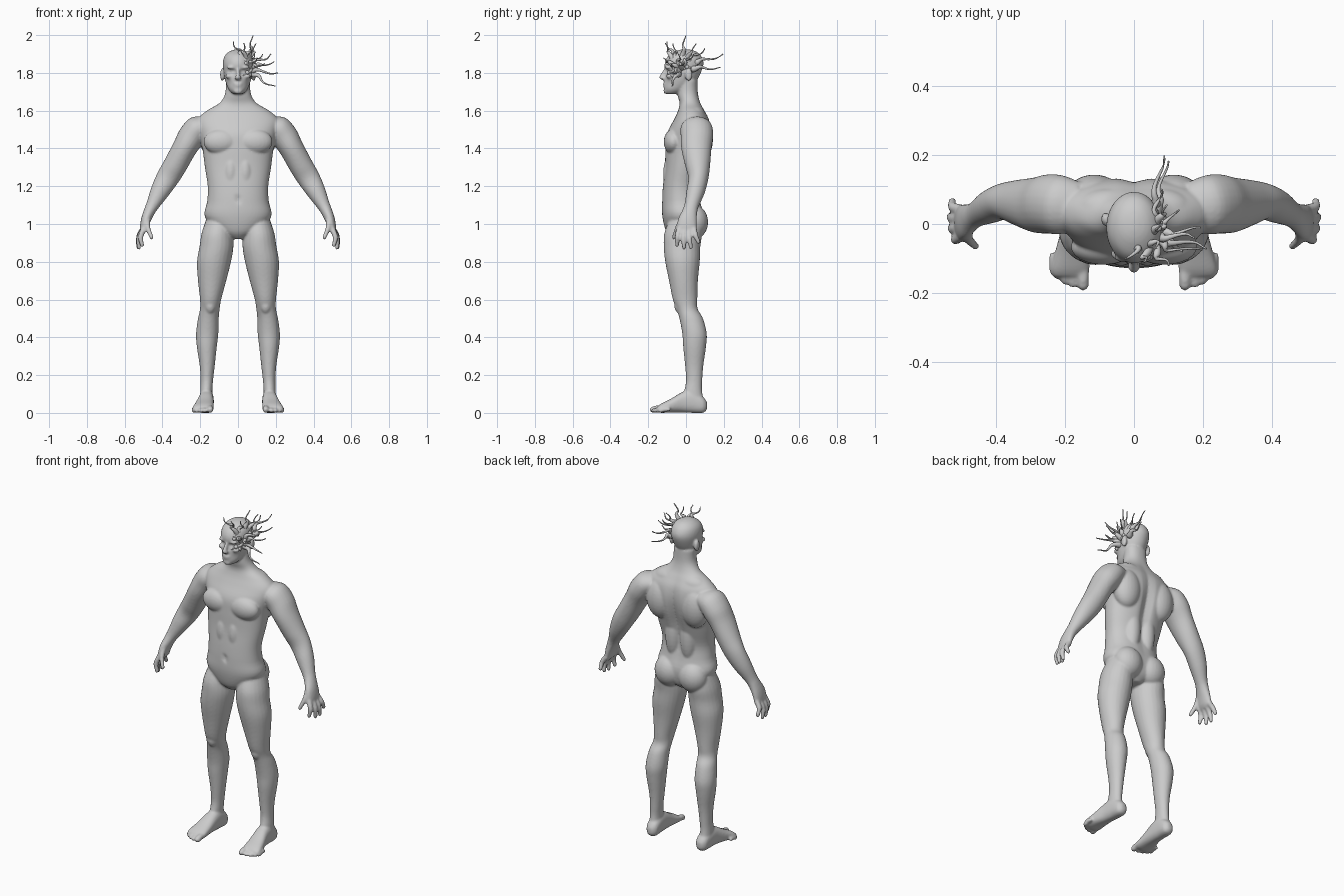
import bpy, bmesh, math, random
from mathutils import Vector, Matrix

random.seed(4)
if "Cube" in bpy.data.objects:
    bpy.data.objects.remove(bpy.data.objects["Cube"])

clay = bpy.data.materials.new("grey clay")
clay.use_nodes = True
clay.diffuse_color = (0.6, 0.6, 0.6, 1)
clay.node_tree.nodes["Principled BSDF"].inputs["Base Color"].default_value = (0.6, 0.6, 0.6, 1)


def spline(a, b, c, d, t):
    return 0.5 * (2 * b + (c - a) * t + (2 * a - 5 * b + 4 * c - d) * t * t
                  + (3 * b - a - 3 * c + d) * t ** 3)


def loft(bm, rings, segments=24, steps=4, power=2.0):
    """Skin a smooth run of oval rings, each given as centre and two half axes."""
    dense = []
    last = len(rings) - 1
    for i in range(last):
        four = [rings[max(0, min(last, i + k))] for k in (-1, 0, 1, 2)]
        for s in range(steps):
            dense.append([spline(*(r[j] for r in four), s / steps) for j in range(3)])
    dense.append(rings[-1])
    loops = []
    for c, u, v in dense:
        loop = []
        for k in range(segments):
            a = 2 * math.pi * k / segments
            ca, sa = math.cos(a), math.sin(a)
            p = u * math.copysign(abs(ca) ** (2 / power), ca)
            q = v * math.copysign(abs(sa) ** (2 / power), sa)
            loop.append(bm.verts.new(c + p + q))
        loops.append(loop)
    faces = [bm.faces.new((a[k], a[k - 1], b[k - 1], b[k]))
             for a, b in zip(loops, loops[1:]) for k in range(segments)]
    faces += [bm.faces.new(loops[0]), bm.faces.new(loops[-1])]
    bmesh.ops.recalc_face_normals(bm, faces=faces)
    return [v for loop in loops for v in loop]


def level(z, x, half, front, back):
    """Horizontal ring."""
    return (Vector((x, (front + back) / 2, z)), Vector((half, 0, 0)),
            Vector((0, (back - front) / 2, 0)))


def upright(y, x, half, low, high):
    """Ring facing the front."""
    return (Vector((x, y, (low + high) / 2)), Vector((half, 0, 0)),
            Vector((0, 0, (high - low) / 2)))


def tube(bm, points, side=(0, 1, 0), **options):
    """Limb along a path of (x, y, z, radius, optional sideways radius)."""
    spots = [Vector(p[:3]) for p in points]
    rings = []
    for i, p in enumerate(points):
        way = (spots[min(i + 1, len(spots) - 1)] - spots[max(i - 1, 0)]).normalized()
        u = Vector(side)
        u = (u - way * u.dot(way)).normalized()
        rings.append((spots[i], u * p[-1], way.cross(u) * p[3]))
    return loft(bm, rings, **options)


def blob(bm, centre, radii):
    m = Matrix.Translation(centre) @ Matrix.Diagonal((*radii, 1))
    bmesh.ops.create_uvsphere(bm, u_segments=24, v_segments=16, radius=1, matrix=m)


def press(verts, centre, radii, amount):
    """Soft dent along y."""
    for v in verts:
        d = sum(((a - b) / r) ** 2 for a, b, r in zip(v.co, centre, radii))
        v.co.y += amount * math.exp(-d)


def finish(name, bm):
    mesh = bpy.data.meshes.new(name)
    bm.to_mesh(mesh)
    bm.free()
    mesh.materials.append(clay)
    mesh.shade_smooth()
    obj = bpy.data.objects.new(name, mesh)
    bpy.context.collection.objects.link(obj)
    return obj


body = bmesh.new()

# Leg
loft(body, [level(*r) for r in (
    (1.02, .1, .07, -.09, .08), (.95, .11, .083, -.115, .085), (.88, .114, .09, -.118, .076),
    (.8, .127, .09, -.11, .073), (.7, .137, .075, -.09, .063), (.6, .145, .056, -.07, .06),
    (.55, .149, .052, -.05, .062), (.5, .157, .055, -.035, .09), (.42, .163, .059, -.02, .11),
    (.35, .165, .053, -.015, .106), (.25, .163, .04, -.005, .092), (.17, .165, .033, 0, .086),
    (.11, .168, .032, -.01, .086), (.04, .168, .034, -.01, .1))])
blob(body, (.147, -.032, .57), (.03, .03, .045))

# Foot and toes
loft(body, [upright(*r) for r in (
    (.112, .165, .014, .02, .055), (.09, .165, .034, 0, .085), (.03, .167, .039, 0, .12),
    (-.02, .17, .042, .002, .11), (-.08, .178, .05, .002, .075), (-.13, .184, .056, 0, .05),
    (-.152, .184, .05, .004, .034))], power=2.4)
for x, y, r in ((.147, -.174, .017), (.177, -.172, .012), (.199, -.163, .012),
                (.219, -.15, .011), (.235, -.134, .011)):
    tube(body, [(x, y + .05, r + .008, r), (x, y + .02, r + .006, r), (x, y, r, r)], side=(1, 0, 0))
    blob(body, (x, y, r), (r, r * 1.1, r))

# Arm and palm
tube(body, [
    (.16, .05, 1.52, .05, .07), (.21, .055, 1.505, .07, .085), (.245, .058, 1.465, .072, .086),
    (.284, .055, 1.4, .065, .08), (.333, .062, 1.31, .063, .066), (.375, .065, 1.24, .06, .053),
    (.415, .05, 1.17, .05, .048), (.452, .03, 1.1, .035, .038), (.47, .02, 1.065, .03, .04),
    (.488, .008, 1.02, .026, .05), (.5, .004, .975, .02, .052), (.505, .004, .955, .012, .045)])

# Fingers and thumb
for start, tip in (((.5, -.036, .97), (.508, -.047, .89)), ((.502, -.009, .97), (.524, -.01, .876)),
                   ((.502, .018, .97), (.528, .026, .878)), ((.5, .042, .975), (.525, .066, .905)),
                   ((.476, -.01, 1.045), (.458, -.064, .93))):
    a, b = Vector(start), Vector(tip)
    bend = a.lerp(b, .5) + Vector((.012, -.004, 0))
    tube(body, [(*a, .016), (*bend, .014), (*b, .011)])
    blob(body, b, (.011, .011, .013))

# Paired muscles, ear, brow, cheek and eye
for centre, radii in (((.088, -.066, 1.435), (.095, .052, .068)), ((.115, .075, 1.45), (.085, .068, .12)),
                      ((.08, .045, 1.01), (.085, .072, .09)), ((.038, -.075, 1.27), (.042, .046, .1)),
                      ((.05, .04, 1.24), (.05, .05, .15)), ((.07, .045, 1.57), (.1, .06, .06)),
                      ((.083, .014, 1.79), (.012, .02, .034)), ((.03, -.097, 1.829), (.03, .014, .009)),
                      ((.045, -.085, 1.782), (.022, .02, .014)), ((.032, -.083, 1.809), (.012, .012, .01)),
                      ((.011, -.122, 1.772), (.008, .012, .008))):
    blob(body, centre, radii)

# Mirror the left half to the right
copy = bmesh.ops.duplicate(body, geom=body.verts[:] + body.edges[:] + body.faces[:])["geom"]
bmesh.ops.scale(body, vec=(-1, 1, 1), verts=[g for g in copy if isinstance(g, bmesh.types.BMVert)])
bmesh.ops.reverse_faces(body, faces=[g for g in copy if isinstance(g, bmesh.types.BMFace)])

# Torso and neck
torso = loft(body, [level(z, 0, half, front, back) for z, half, front, back in (
    (.92, .03, -.07, .04), (.96, .11, -.105, .08), (1.04, .176, -.125, .095),
    (1.12, .163, -.127, .078), (1.2, .16, -.122, .07), (1.3, .175, -.112, .095),
    (1.4, .188, -.108, .125), (1.48, .205, -.1, .135), (1.55, .215, -.065, .125),
    (1.6, .165, -.042, .1), (1.64, .098, -.034, .078), (1.69, .068, -.045, .064),
    (1.76, .064, -.04, .06))], segments=64, power=2.2)
press(torso, (0, .12, 1.35), (.03, .08, .2), -.025)
press(torso, (0, -.12, 1.13), (.012, .05, .015), .012)

# Head with sockets and mouth line
head = loft(body, [level(z, 0, half, front, back) for z, half, front, back in (
    (1.688, .025, -.105, -.04), (1.71, .048, -.117, .01), (1.75, .065, -.115, .05),
    (1.8, .075, -.11, .078), (1.85, .08, -.113, .093), (1.89, .07, -.094, .08),
    (1.915, .043, -.055, .05), (1.925, .01, -.02, .015))], segments=64, steps=8)
for s in (-1, 1):
    press(head, (s * .033, -.1, 1.81), (.02, .05, .013), .018)
    press(head, (s * .05, -.08, 1.745), (.018, .05, .018), .006)

# Nose, lips and chin
tube(body, [(0, -.104, 1.825, .009), (0, -.118, 1.8, .01), (0, -.13, 1.776, .013), (0, -.115, 1.767, .01)],
     side=(1, 0, 0))
for z, wide in ((1.743, .024), (1.732, .021)):
    blob(body, (0, -.111, z), (wide, .011, .0055))
blob(body, (0, -.104, 1.703), (.024, .016, .015))

figure = finish("body", body)
fuse = figure.modifiers.new("fuse", "REMESH")
fuse.mode = "VOXEL"
fuse.voxel_size = .006
fuse.use_smooth_shade = True
soften = figure.modifiers.new("soften", "SMOOTH")
soften.factor = .5
soften.iterations = 6

# Growths on the left side of the head
growth = bmesh.new()
skull = Vector((0, -.01, 1.815))


def on_skull(way):
    way = Vector(way).normalized()
    return skull + way / math.sqrt(sum((w / r) ** 2 for w, r in zip(way, (.079, .102, .105))))


# Tentacles
for tip in ((.087, .197, 1.9), (.1, .182, 1.83), (.21, -.072, 1.8), (.192, -.01, 1.86),
            (.197, -.075, 1.73), (.175, -.04, 1.9), (.08, 0, 1.998), (.095, .055, 1.955),
            (-.025, -.1, 1.965), (.03, -.11, 1.958), (.065, -.07, 1.955), (.08, .1, 1.93),
            (.13, .04, 1.9), (.14, -.08, 1.85), (.1, -.12, 1.88)):
    tip = Vector(tip)
    root = on_skull(tip - skull + Vector((.08, -.06, 0)))
    start = root.lerp(skull, .12)
    phase = random.uniform(0, 6)
    path = []
    for k in range(9):
        t = k / 8
        sway = .012 * math.sin(math.pi * t)
        p = start.lerp(tip, t) + sway * Vector((math.sin(phase + 7 * t), math.cos(phase + 5 * t), math.sin(6 * t)))
        path.append((*p, .0025 + .013 * (1 - t) ** 2.5 + .003 * (1 - t)))
    tube(growth, path, side=(.3, .8, .5), segments=10, steps=2)

# Creeping roots and nodules over the skin
hub = Vector((.8, -.5, .1))
for way in ((.1, -1, .5), (.3, -1, -.3), (.6, -.8, -.6), (.9, .2, .6), (.3, -.5, 1),
            (.2, .3, 1), (.8, .6, .2), (0, -.8, .7)):
    path = []
    for k in range(8):
        t = k / 7
        wobble = Vector([random.uniform(-.08, .08) for _ in range(3)])
        path.append((*on_skull(hub.lerp(Vector(way), t) + wobble), .009 - .006 * t))
    tube(growth, path, side=(.4, .3, .8), segments=10, steps=2)
    spot = on_skull(hub.lerp(Vector(way), .6))
    blob(growth, spot, (.011, .011, .011))

finish("head_growths", growth)
